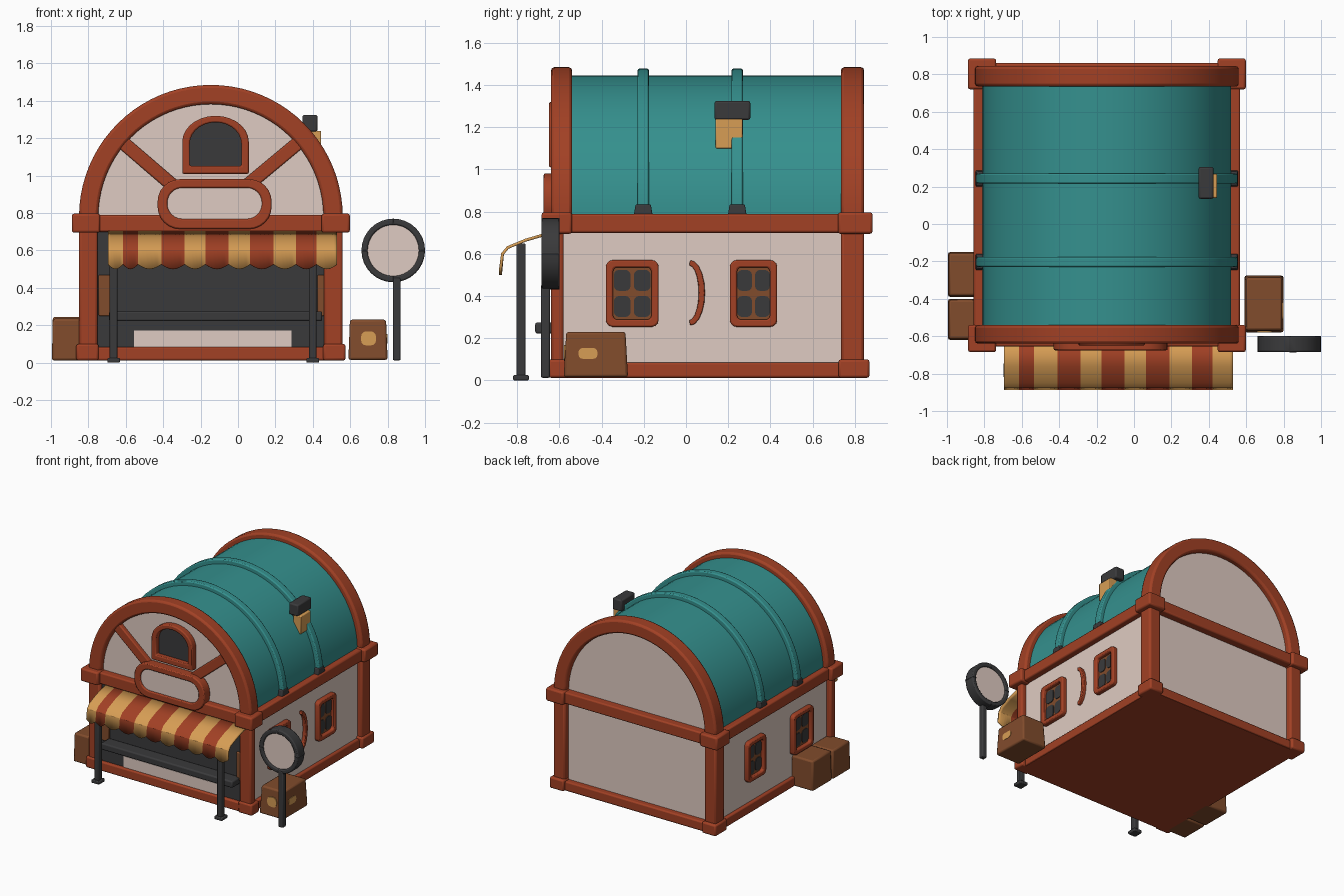
import bpy, bmesh
from math import sin, cos, pi, radians
from mathutils import Vector

cube = bpy.data.objects.get("Cube")
if cube:
    bpy.data.objects.remove(cube, do_unlink=True)

CX = -0.145      # centre line of the house
SPRING = 0.78    # height where the vault starts


def material(name, rgb):
    m = bpy.data.materials.new(name)
    m.use_nodes = True
    m.diffuse_color = (*rgb, 1)
    m.node_tree.nodes["Principled BSDF"].inputs["Base Color"].default_value = (*rgb, 1)
    return m


RED = material("red timber", (0.36, 0.052, 0.018))
TEAL = material("teal roofing", (0.035, 0.28, 0.27))
CREAM = material("cream plaster", (0.74, 0.60, 0.54))
DARK = material("dark iron", (0.042, 0.042, 0.044))
GOLD = material("golden cloth", (0.68, 0.34, 0.09))
BROWN = material("brown crate wood", (0.22, 0.072, 0.025))


def finish(name, bm, mats, bevel=0):
    bmesh.ops.recalc_face_normals(bm, faces=bm.faces)
    me = bpy.data.meshes.new(name)
    bm.to_mesh(me)
    bm.free()
    ob = bpy.data.objects.new(name, me)
    bpy.context.collection.objects.link(ob)
    for m in mats:
        me.materials.append(m)
    if bevel:
        mod = ob.modifiers.new("soft_edges", 'BEVEL')
        mod.width = bevel
        mod.segments = 2
    bpy.ops.object.select_all(action='DESELECT')
    ob.select_set(True)
    bpy.context.view_layer.objects.active = ob
    bpy.ops.object.shade_smooth_by_angle(angle=radians(32))
    return ob


def box(name, x, y, z, mat, bevel=0.01, taper=1.0):
    bm = bmesh.new()
    bmesh.ops.create_cube(bm, size=1)
    mid = Vector([(a + b) / 2 for a, b in (x, y, z)])
    for v in bm.verts:
        k = taper if v.co.z > 0 else 1
        v.co = mid + Vector((v.co.x * (x[1] - x[0]) * k, v.co.y * (y[1] - y[0]) * k,
                             v.co.z * (z[1] - z[0])))
    return finish(name, bm, [mat], bevel)


def place(p, d, axis):
    return (p[0], d, p[1]) if axis == 'y' else (d, p[0], p[1])


def prism(name, pts, d0, d1, mats, axis='y', bevel=0):
    bm = bmesh.new()
    a, b = [[bm.verts.new(place(p, d, axis)) for p in pts] for d in (d0, d1)]
    bm.faces.new(a)
    bm.faces.new(b)
    for i in range(len(pts)):
        j = (i + 1) % len(pts)
        bm.faces.new((a[i], a[j], b[j], b[i]))
    return finish(name, bm, mats, bevel)


def band(name, outer, inner, d0, d1, mat, axis='y', closed=True, bevel=0.008):
    # frame between two outlines, with thickness
    bm = bmesh.new()
    rows = [[bm.verts.new(place(p, d, axis)) for p in line]
            for line, d in ((outer, d0), (outer, d1), (inner, d1), (inner, d0))]
    n = len(outer)
    for i in range(n if closed else n - 1):
        j = (i + 1) % n
        for r in range(4):
            s = (r + 1) % 4
            bm.faces.new((rows[r][i], rows[r][j], rows[s][j], rows[s][i]))
    if not closed:
        for i in (0, -1):
            bm.faces.new([r[i] for r in rows])
    return finish(name, bm, [mat], bevel)


def half_ring(r, n=40):
    return [(CX + r * cos(pi * i / n), SPRING + r * sin(pi * i / n)) for i in range(n + 1)]


def rounded(cu, cv, hu, hv, r, n=6):
    pts = []
    for q, (su, sv) in enumerate(((1, 1), (-1, 1), (-1, -1), (1, -1))):
        for i in range(n + 1):
            a = (q + i / n) * pi / 2
            pts.append((cu + su * (hu - r) + r * cos(a), cv + sv * (hv - r) + r * sin(a)))
    return pts


def tunnel(cu, hu, z0, zs, top, n=14):
    arc = [(cu + hu * cos(pi * i / n), zs + (top - zs) * sin(pi * i / n)) for i in range(n + 1)]
    return [(cu + hu, z0)] + arc + [(cu - hu, z0)]


# walls and floor
box("walls", (-0.81, 0.52), (-0.6, 0.8), (0.03, 0.79), CREAM, 0)
box("floor", (-0.83, 0.54), (-0.62, 0.84), (0.012, 0.05), RED, 0)

# vaulted roof with plaster gable ends
roof = prism("vaulted_roof", half_ring(0.665), -0.6, 0.8, [TEAL, CREAM])
for p in roof.data.polygons:
    p.material_index = int(abs(p.normal.y) > 0.9)

# roof ribs with dark iron feet
for tag, y in (("front", -0.203), ("back", 0.243)):
    band(tag + "_roof_rib", half_ring(0.698), half_ring(0.65), y - 0.027, y + 0.027,
         TEAL, closed=False)
    for s in (-1, 1):
        x = CX + s * 0.68
        box(tag + "_rib_foot", (x - 0.022, x + 0.022), (y - 0.045, y + 0.045), (0.78, 0.835), DARK, 0.006, 0.8)

# end arches, corner posts, corner blocks and beams
for tag, y0, y1, by0, by1, py0, py1 in (
        ("front", -0.64, -0.54, -0.685, -0.54, -0.64, -0.58),
        ("back", 0.735, 0.845, 0.72, 0.885, 0.735, 0.845)):
    band(tag + "_arch", half_ring(0.705), half_ring(0.602), y0, y1, RED, closed=False, bevel=0.015)
    for s in (-1, 1):
        px = sorted((CX + s * 0.605, CX + s * 0.705))
        box(tag + "_corner_post", px, (py0, py1), (0.02, 0.72), RED, 0.014)
        bx = sorted((CX + s * 0.592, CX + s * 0.743))
        box(tag + "_corner_block", bx, (by0, by1), (0.695, 0.797), RED, 0.012)
        fx = sorted((CX + s * 0.6, CX + s * 0.72))
        box(tag + "_foot_block", fx, (py0 - 0.012, py1 + 0.025), (0.012, 0.1), RED, 0.012)
    box(tag + "_cross_beam", (-0.8, 0.5), (y0 - 0.015, y1 + 0.015), (0.70, 0.79), RED)
    box(tag + "_sill", (-0.8, 0.5), (y0, y1), (0.012, 0.085), RED)
for s in (-1, 1):
    x = sorted((CX + s * 0.64, CX + s * 0.712))
    box("side_beam", x, (-0.58, 0.8), (0.70, 0.79), RED)
    x = sorted((CX + s * 0.64, CX + s * 0.69))
    box("side_sill", x, (-0.58, 0.8), (0.012, 0.085), RED)

# gable braces
for tag, p, q in (("right", (-0.66, 1.215), (-0.34, 0.94)), ("left", (0.37, 1.215), (0.04, 0.94))):
    p, q = Vector(p), Vector(q)
    n = (q - p).orthogonal().normalized() * 0.036
    prism(tag + "_gable_brace", [p + n, q + n, q - n, p - n], -0.635, -0.595, [RED], bevel=0.008)

# gable window and blank plaque
band("gable_window_frame", tunnel(-0.12, 0.178, 1.01, 1.18, 1.32),
     tunnel(-0.12, 0.138, 1.052, 1.17, 1.285), -0.65, -0.595, RED)
prism("gable_window_pane", tunnel(-0.12, 0.15, 1.03, 1.17, 1.295), -0.609, -0.595, [DARK])
band("plaque_frame", rounded(-0.125, 0.848, 0.305, 0.133, 0.12),
     rounded(-0.125, 0.852, 0.253, 0.083, 0.08), -0.675, -0.6, RED)
prism("plaque_panel", rounded(-0.125, 0.85, 0.27, 0.1, 0.09), -0.662, -0.6, [CREAM])

# shop front: dark opening, jambs, counter and lower panel
box("shop_opening", (-0.76, 0.47), (-0.615, -0.59), (0.08, 0.70), DARK, 0)
box("right_jamb", (-0.745, -0.68), (-0.63, -0.6), (0.25, 0.47), BROWN, 0.006)
box("left_jamb", (0.425, 0.462), (-0.63, -0.6), (0.25, 0.47), BROWN, 0.006)
box("lower_panel", (-0.555, 0.285), (-0.622, -0.61), (0.083, 0.172), CREAM, 0)
box("counter", (-0.69, 0.45), (-0.715, -0.61), (0.222, 0.275), DARK)

# striped awning with a scalloped edge
edges = [-0.695, -0.615, -0.535, -0.41, -0.285, -0.175, -0.05, 0.065, 0.19, 0.31, 0.42, 0.53]
bm = bmesh.new()
STEPS = 6
for k in range(len(edges) - 1):
    rows = []
    for i in range(STEPS + 1):
        t = i / STEPS
        x = edges[k] + (edges[k + 1] - edges[k]) * t
        low = 0.525 - 0.025 * sin(pi * t)
        rows.append([bm.verts.new((x, y, z)) for y, z in
                     ((-0.64, 0.70), (-0.76, 0.665), (-0.845, 0.63), (-0.87, 0.6), (-0.88, low))])
    for a, b in zip(rows, rows[1:]):
        for j in range(4):
            bm.faces.new((a[j], b[j], b[j + 1], a[j + 1])).material_index = k % 2
bmesh.ops.remove_doubles(bm, verts=bm.verts, dist=0.0005)
awning = finish("striped_awning", bm, [GOLD, RED])
solid = awning.modifiers.new("cloth_thickness", 'SOLIDIFY')
solid.thickness = 0.014
solid.offset = 0

for x in (-0.665, 0.4):
    box("awning_post", (x - 0.021, x + 0.021), (-0.805, -0.76), (0.0, 0.65), DARK, 0.008)
    box("awning_post_foot", (x - 0.034, x + 0.034), (-0.82, -0.745), (0.0, 0.025), DARK, 0.006)

# side windows, the same on both walls
for s in (-1, 1):
    wall = CX + s * 0.665
    for y, hw in ((-0.255, 0.125), (0.32, 0.112)):
        band("side_window_frame", rounded(y, 0.412, hw, 0.158, 0.03, 3),
             rounded(y, 0.412, hw - 0.034, 0.124, 0.02, 3), wall - s * 0.01, wall + s * 0.035,
             RED, 'x')
        box("side_window_lattice", sorted((wall - s * 0.01, wall + s * 0.008)),
            (y - hw + 0.02, y + hw - 0.02), (0.275, 0.55), BROWN, 0)
        for i in (-1, 1):
            for j in (-1, 1):
                prism("side_window_pane", rounded(y + i * hw * 0.38, 0.412 + j * 0.062, hw * 0.32, 0.05, 0.025, 3),
                      wall, wall + s * 0.013, [DARK], 'x')

# curved trim between the windows on the left wall
arc = [(0.02 + 0.07 * cos(a), 0.415 + 0.155 * sin(a)) for a in [pi * (i / 10 - 0.5) for i in range(11)]]
core = [(0.015 + 0.045 * cos(a), 0.415 + 0.13 * sin(a)) for a in [pi * (i / 10 - 0.5) for i in range(11)]]
band("curved_wall_trim", arc, core, 0.51, 0.545, RED, 'x', closed=False, bevel=0.005)

# roof vent
box("vent_pipe", (0.35, 0.405), (0.165, 0.265), (1.1, 1.27), DARK, 0.006)
box("vent_cap", (0.345, 0.425), (0.135, 0.305), (1.235, 1.325), DARK)
box("vent_panel", (0.38, 0.445), (0.14, 0.268), (1.1, 1.24), GOLD, 0.006)

# crates with golden patches
box("left_crate", (0.59, 0.80), (-0.58, -0.275), (0.015, 0.23), BROWN, 0.012, 0.92)
prism("left_crate_side_patch", rounded(-0.465, 0.128, 0.045, 0.026, 0.02, 3), 0.789, 0.799, [GOLD], 'x')
prism("left_crate_front_patch", rounded(0.698, 0.13, 0.04, 0.038, 0.028, 3), -0.579, -0.57, [GOLD])
box("right_front_crate", (-0.995, -0.80), (-0.62, -0.4), (0.012, 0.235), BROWN, 0.012, 0.95)
box("right_back_crate", (-0.995, -0.80), (-0.39, -0.15), (0.012, 0.245), BROWN, 0.012, 0.95)

# round standing sign
band("sign_rim", rounded(0.83, 0.6, 0.17, 0.17, 0.17, 8), rounded(0.83, 0.6, 0.137, 0.137, 0.137, 8),
     -0.685, -0.6, DARK)
prism("sign_face", rounded(0.83, 0.6, 0.145, 0.145, 0.145, 8), -0.672, -0.613, [CREAM])
box("sign_pole", (0.828, 0.87), (-0.688, -0.645), (0.012, 0.455), DARK, 0.008)
